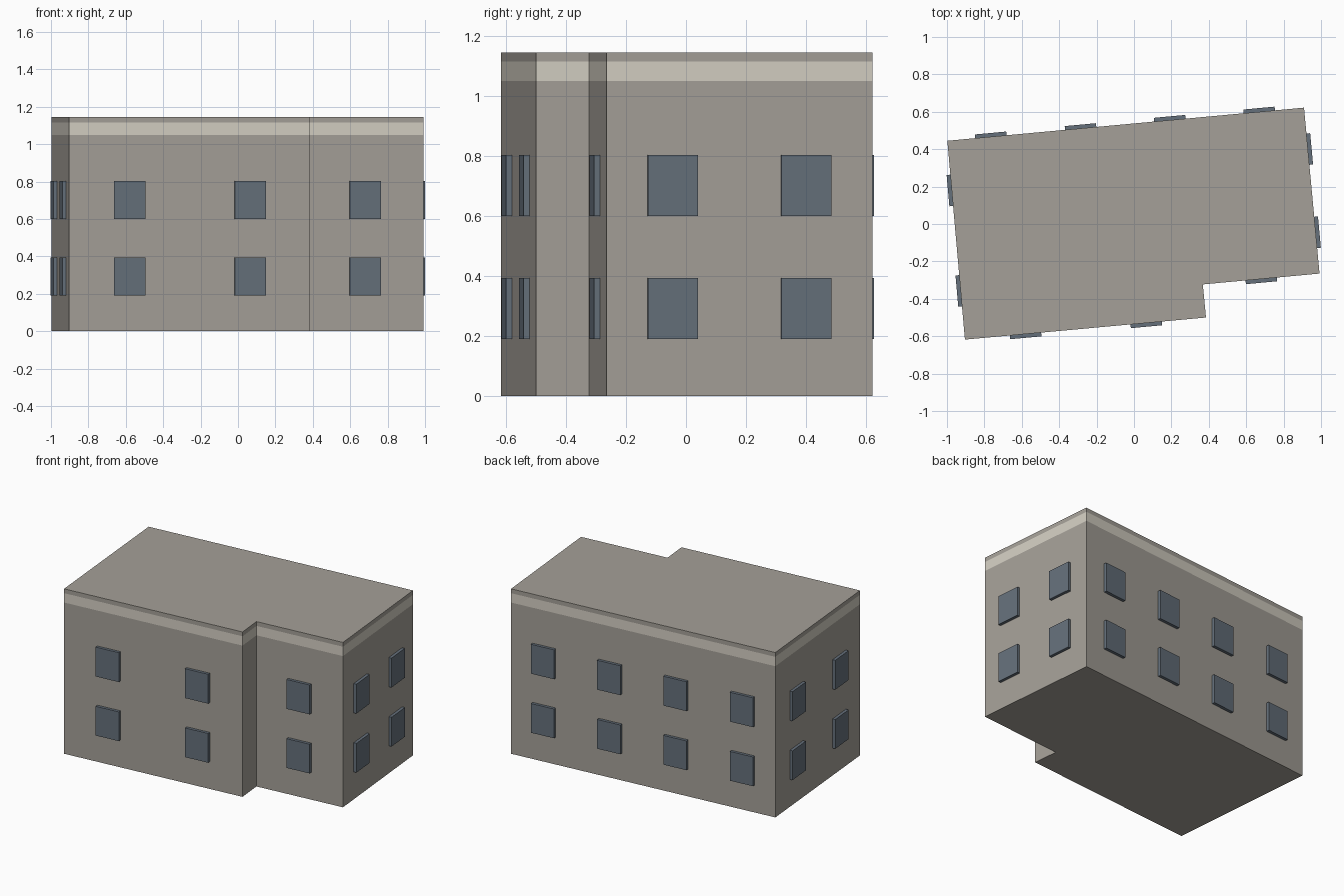
import bpy, bmesh
from mathutils import Vector

if "Cube" in bpy.data.objects:
    bpy.data.objects.remove(bpy.data.objects["Cube"])


def material(name, rgb):
    m = bpy.data.materials.new(name)
    m.diffuse_color = (*rgb, 1)
    m.use_nodes = True
    m.node_tree.nodes["Principled BSDF"].inputs["Base Color"].default_value = m.diffuse_color
    return m


stone = material("warm grey wall", (0.376, 0.352, 0.314))
cream = material("cream band", (0.658, 0.624, 0.546))
glass = material("blue grey window", (0.130, 0.162, 0.198))

# Footprint, counter-clockwise from the front left corner
FOOT = [Vector(p) for p in [(-0.904, -0.618), (0.385, -0.50), (0.368, -0.323),
                            (0.992, -0.265), (0.909, 0.622), (-0.998, 0.445)]]
LEVELS = [0, 1.05, 1.115, 1.145]      # ground, band bottom, band top, roof


def new_object(name, bm, mats):
    mesh = bpy.data.meshes.new(name)
    bm.normal_update()
    bm.to_mesh(mesh)
    bm.free()
    for m in mats:
        mesh.materials.append(m)
    ob = bpy.data.objects.new(name, mesh)
    bpy.context.collection.objects.link(ob)
    return ob


# Building body with a cream band cut into the walls below the roof edge
bm = bmesh.new()
rings = [[bm.verts.new((p.x, p.y, z)) for p in FOOT] for z in LEVELS]
n = len(FOOT)
bm.faces.new(rings[0][::-1])
bm.faces.new(rings[-1])
for level, (low, high) in enumerate(zip(rings, rings[1:])):
    for i in range(n):
        j = (i + 1) % n
        face = bm.faces.new((low[i], low[j], high[j], high[i]))
        face.material_index = 1 if level == 1 else 0
new_object("building_body", bm, [stone, cream])


# Window panels: a thin box standing proud of one wall
def window(name, wall, t, bottom, top, width=0.168, proud=0.02, sunk=0.01):
    a, b = FOOT[wall], FOOT[(wall + 1) % n]
    along = (b - a).normalized()
    out = Vector((along.y, -along.x))
    centre = a.lerp(b, t)
    corners = [centre + along * u + out * v for u, v in
               [(-width / 2, proud), (width / 2, proud),
                (width / 2, -sunk), (-width / 2, -sunk)]]
    bm = bmesh.new()
    lo, hi = [[bm.verts.new((p.x, p.y, z)) for p in corners] for z in (bottom, top)]
    bm.faces.new(lo[::-1])
    bm.faces.new(hi)
    for i in range(4):
        j = (i + 1) % 4
        bm.faces.new((lo[i], lo[j], hi[j], hi[i]))
    new_object(name, bm, [glass])


# (wall name, wall index, axis used for measuring, window centres on that axis)
ROWS = [("front", 0, 0, (-0.58, 0.065)),
        ("front_wing", 2, 0, (0.68,)),
        ("right", 3, 1, (-0.045, 0.40)),
        ("back", 4, 0, (0.67, 0.192, -0.285, -0.765)),
        ("left", 5, 1, (0.18, -0.357))]
for label, wall, axis, centres in ROWS:
    a, b = FOOT[wall][axis], FOOT[(wall + 1) % n][axis]
    for k, c in enumerate(centres):
        for floor, (bottom, top) in (("lower", (0.19, 0.393)), ("upper", (0.60, 0.804))):
            window(f"{label}_{floor}_window_{k + 1}", wall, (c - a) / (b - a), bottom, top)
